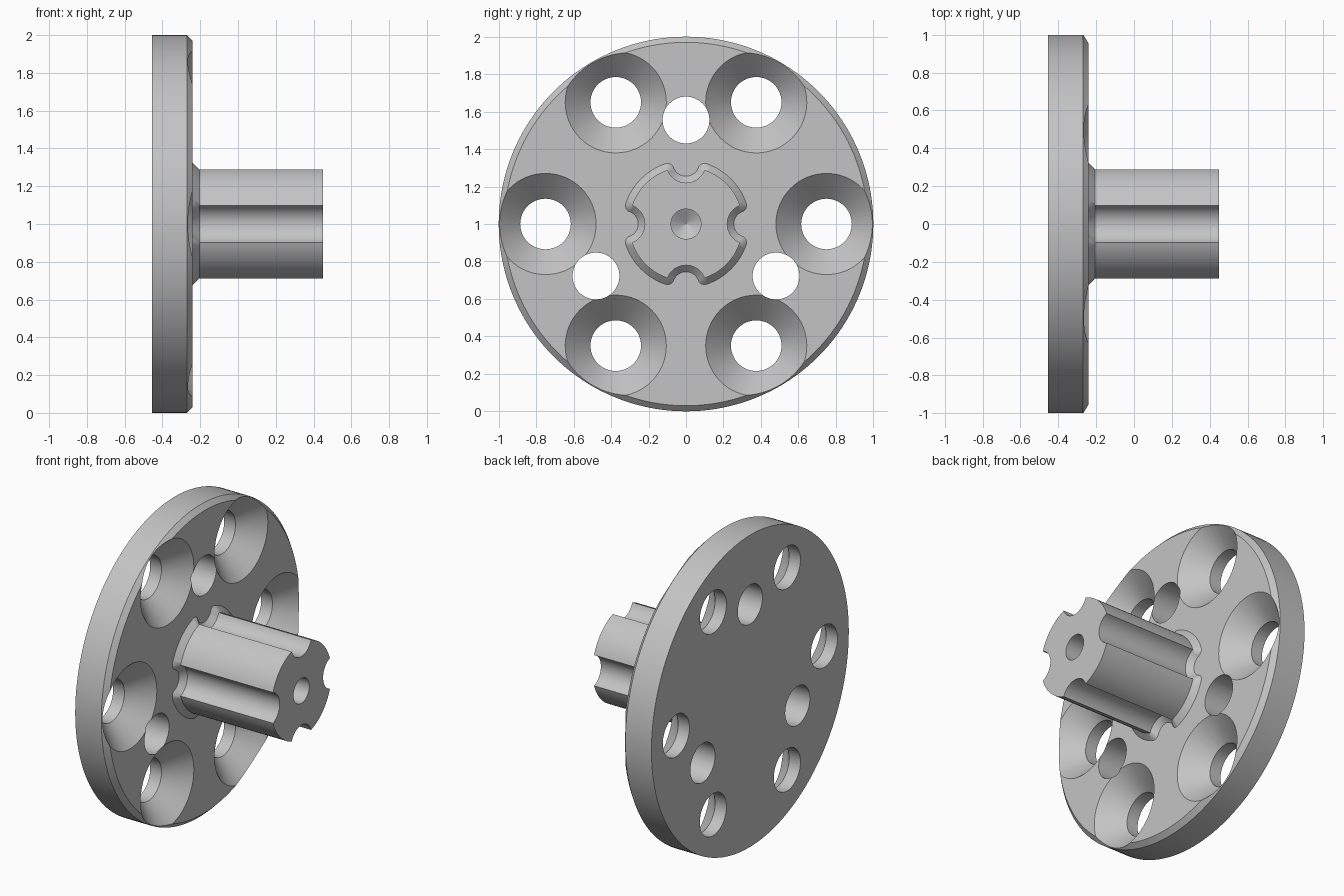
import bpy, bmesh
from math import sin, cos, pi, radians, atan2, sqrt

if "Cube" in bpy.data.objects:
    bpy.data.objects.remove(bpy.data.objects["Cube"])

BACK, FACE, TIP = -0.455, -0.24, 0.45   # stations along x
AXIS_Z = 1.0

grey = bpy.data.materials.new("plain grey")
grey.use_nodes = True
grey.diffuse_color = (0.55, 0.55, 0.55, 1)
grey.node_tree.nodes["Principled BSDF"].inputs["Base Color"].default_value = grey.diffuse_color


def loft(name, rings):
    """Skin a list of closed rings and cap both ends."""
    bm = bmesh.new()
    loops = [[bm.verts.new(p) for p in ring] for ring in rings]
    n = len(loops[0])
    for a, b in zip(loops, loops[1:]):
        for i in range(n):
            j = (i + 1) % n
            bm.faces.new((a[i], a[j], b[j], b[i]))
    bm.faces.new(loops[0][::-1])
    bm.faces.new(loops[-1])
    bmesh.ops.remove_doubles(bm, verts=bm.verts, dist=1e-5)
    bmesh.ops.recalc_face_normals(bm, faces=bm.faces)
    mesh = bpy.data.meshes.new(name)
    bm.to_mesh(mesh)
    bm.free()
    mesh.materials.append(grey)
    ob = bpy.data.objects.new(name, mesh)
    bpy.context.collection.objects.link(ob)
    return ob


def turned(name, profile, y=0.0, z=0.0, sides=64):
    """Revolve (x, radius) pairs about an axis parallel to x."""
    turn = [2 * pi * i / sides for i in range(sides)]
    return loft(name, [[(x, y + r * cos(a), AXIS_Z + z + r * sin(a)) for a in turn]
                       for x, r in profile])


def combine(target, other, operation):
    """Apply a boolean and discard the second object."""
    bpy.context.view_layer.objects.active = target
    mod = target.modifiers.new(operation, 'BOOLEAN')
    mod.operation, mod.solver, mod.object = operation, 'EXACT', other
    bpy.ops.object.modifier_apply(modifier=mod.name)
    bpy.data.objects.remove(other)


def span(a, b, steps):
    return [a + (b - a) * i / steps for i in range(steps + 1)]


# Grooved shaft outline: (point, outward normal angle) pairs, four repeats
R, GROOVE_R, GROOVE_C = 0.305, 0.105, 0.325
cx = (R**2 - GROOVE_R**2 + GROOVE_C**2) / (2 * GROOVE_C)
cy = sqrt(R**2 - cx**2)
edge = atan2(cy, cx)
lip = atan2(cy, cx - GROOVE_C)
outline = []
for k in range(4):
    part = []
    for phi in span(2 * pi - lip, lip, 20):             # groove wall
        part.append((GROOVE_C + GROOVE_R * cos(phi), GROOVE_R * sin(phi), phi - pi))
    for n in span(lip - pi, edge, 8):                   # groove lip
        part.append((cx, cy, n))
    for t in span(edge, pi / 2 - edge, 16):             # outer land
        part.append((R * cos(t), R * sin(t), t))
    for n in span(pi / 2 - edge, 3 * pi / 2 - lip, 8):  # next groove lip
        part.append((cy, cx, n))
    q = k * pi / 2
    outline += [(u * cos(q) - v * sin(q), u * sin(q) + v * cos(q), n + q)
                for u, v, n in part]


def section(x, offset):
    return [(x, u + offset * cos(n), AXIS_Z + v + offset * sin(n)) for u, v, n in outline]


# Flange disc with a chamfered front rim
hub = turned("flanged_hub", [(BACK, 1), (FACE - 0.03, 1), (FACE, 0.97)], sides=160)

# Shaft with a flared foot that follows the grooves
shaft = loft("grooved_shaft", [section(FACE - 0.06, 0.035), section(FACE, 0.035),
                               section(FACE + 0.035, 0), section(TIP, 0)])
combine(hub, shaft, 'UNION')

# Six countersunk bolt holes
for k in range(6):
    a = radians(60 * k)
    hole = turned("bolt_hole", [(BACK - 0.1, 0.135), (FACE - 0.135, 0.135), (FACE + 0.03, 0.30)],
                  0.75 * cos(a), 0.75 * sin(a))
    combine(hub, hole, 'DIFFERENCE')

# Three plain dowel holes
for k in range(3):
    a = radians(90 + 120 * k)
    hole = turned("dowel_hole", [(BACK - 0.1, 0.125), (FACE + 0.1, 0.125)],
                  0.555 * cos(a), 0.555 * sin(a))
    combine(hub, hole, 'DIFFERENCE')

# Drilled centre hole with a conical bottom
drill = turned("centre_hole", [(TIP - 0.25, 0.001), (TIP - 0.2, 0.08), (TIP + 0.1, 0.08)])
combine(hub, drill, 'DIFFERENCE')

# Smooth shading with crisp edges
bpy.ops.object.select_all(action='DESELECT')
hub.select_set(True)
bpy.context.view_layer.objects.active = hub
bpy.ops.object.shade_smooth_by_angle(angle=radians(30))
